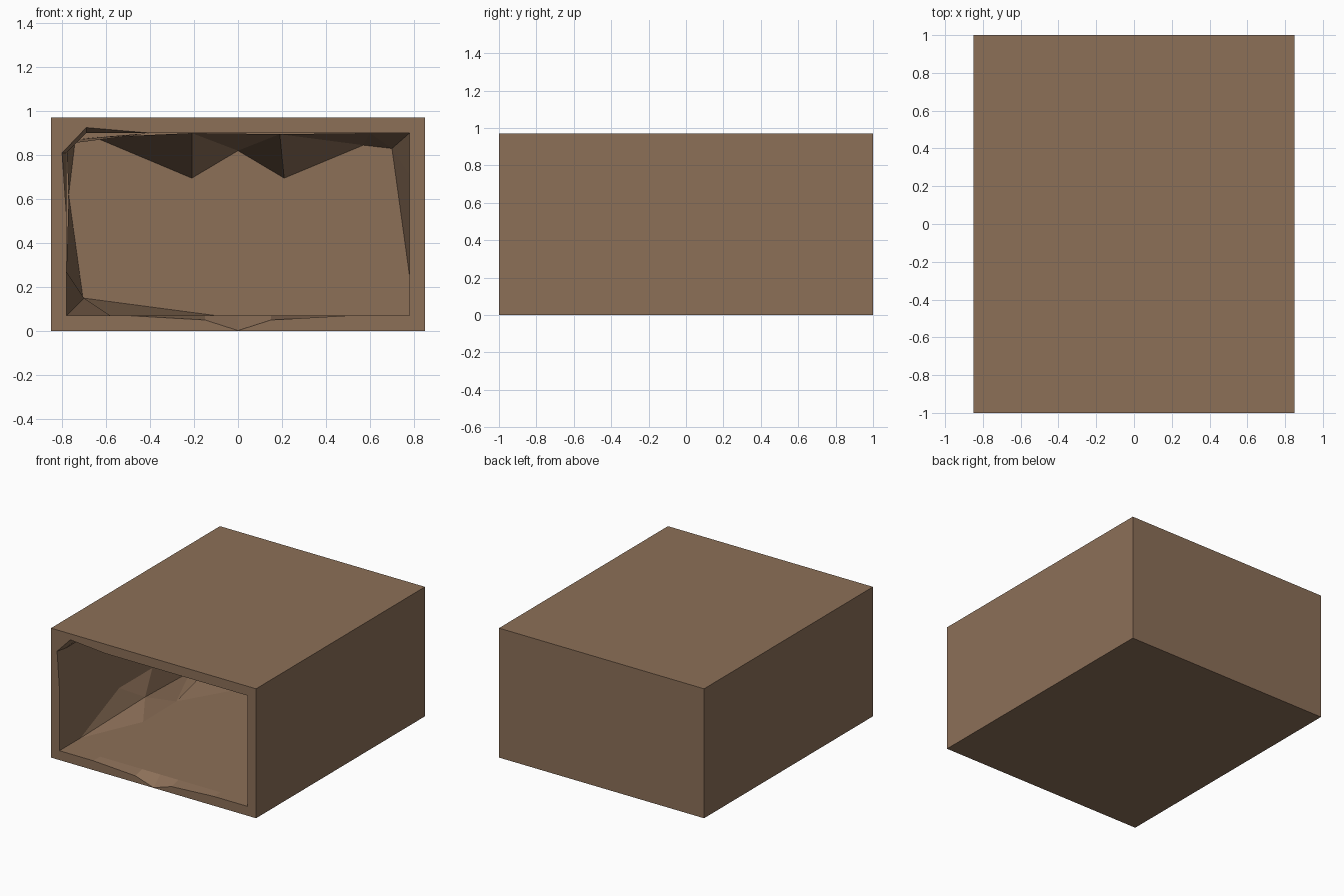
import bpy, bmesh

if "Cube" in bpy.data.objects:
    bpy.data.objects.remove(bpy.data.objects["Cube"])

mat = bpy.data.materials.new("earth_brown")
mat.diffuse_color = (0.262, 0.160, 0.097, 1)
mat.use_nodes = True
mat.node_tree.nodes["Principled BSDF"].inputs["Base Color"].default_value = mat.diffuse_color

def finish(name, bm, recalc=False):
    if recalc:
        bmesh.ops.recalc_face_normals(bm, faces=bm.faces)
    me = bpy.data.meshes.new(name)
    bm.to_mesh(me)
    bm.free()
    me.materials.append(mat)
    ob = bpy.data.objects.new(name, me)
    bpy.context.collection.objects.link(ob)
    return ob

def ring(bm, pts, y):
    return [bm.verts.new((x, y, z)) for x, z in pts]

def bridge(bm, a, b):
    for i in range(len(a)):
        j = (i + 1) % len(a)
        bm.faces.new((a[i], a[j], b[j], b[i]))

# Hollow block: outer box, chipped front rim, inner chamber
W, H, Y = 0.85, 0.97, 1.0
outer = [(-W, 0), (W, 0), (W, H), (-W, H)]
rim = [(-.78, .07), (-.5, .07), (-.15, .05), (0, .002), (.15, .05), (.5, .07),
       (.78, .07), (.78, .90), (-.4, .90), (-.69, .925), (-.8, .81), (-.78, .53)]
clean = [(max(-.78, min(.78, x)), max(.07, min(.90, z))) for x, z in rim]
bm = bmesh.new()
of, ob_ = ring(bm, outer, -Y), ring(bm, outer, Y)
bridge(bm, of, ob_)
bm.faces.new(ob_)
r0, r1, r2 = ring(bm, rim, -Y), ring(bm, clean, -.92), ring(bm, clean, .93)
bridge(bm, r0, r1)
bridge(bm, r1, r2)
bm.faces.new(r2)
# Front rim, split into four sides between the outer and inner corners
for corners, idx in (((0, 1), range(0, 7)), ((1, 2), (6, 7)),
                     ((2, 3), (7, 8, 9)), ((3, 0), (9, 10, 11, 0))):
    a, b = corners
    bm.faces.new([of[a], of[b]] + [r0[i] for i in reversed(list(idx))])
finish("hollow_block", bm, True)

# Rough facets inside, turned towards the chamber centre
def facets(name, polys, centre=(0, 0, .48)):
    from mathutils import Vector
    bm = bmesh.new()
    for p in polys:
        f = bm.faces.new([bm.verts.new(c) for c in p])
        f.normal_update()
        if f.normal.dot(Vector(centre) - f.calc_center_median()) < 0:
            f.normal_flip()
    bmesh.ops.remove_doubles(bm, verts=bm.verts, dist=1e-4)
    finish(name, bm)

# Mound along the lower left edge
peak = (-.70, -.10, .15)
base = [(-.78, -.75, .07), (-.58, -.295, .07), (-.585, .104, .07),
        (-.78, .55, .07), (-.78, .10, .27), (-.78, -.293, .27)]
polys = [(peak, base[i], base[(i + 1) % 6]) for i in range(6)]
polys += [((-.78, .10, .27), (-.705, .93, .15), (-.77, .93, .62)),
          ((-.585, .104, .07), (-.10, .93, .07), (-.705, .93, .15))]
facets("left_mound", polys)

# Hanging rock at the back of the ceiling
c = (0, .93, .82)
a, b = (-.21, .45, .90), (.19, .45, .895)
tl, tr = (-.21, .93, .695), (.21, .93, .695)
s, k = (.57, .93, .845), (.70, .93, .83)
facets("ceiling_rock", [
    ((-.65, .93, .88), a, tl), (a, c, tl), (a, b, c), (b, tr, c), (b, s, tr),
    (b, (.60, .2, .90), s), ((.60, .2, .90), k, s),
    ((-.74, .93, .87), (-.40, .5, .90), (-.65, .93, .88))])

# Rock on the right wall and upper left corner
facets("side_rock", [
    (k, (.60, .2, .90), (.78, .2, .90)), (k, (.78, .2, .90), (.78, .4, .71)),
    (k, (.78, .4, .71), (.78, .93, .25)),
    ((-.74, .93, .87), (-.78, .5, .85), (-.77, .93, .62)),
    ((-.74, .93, .87), (-.78, .5, .85), (-.40, .5, .90))])
